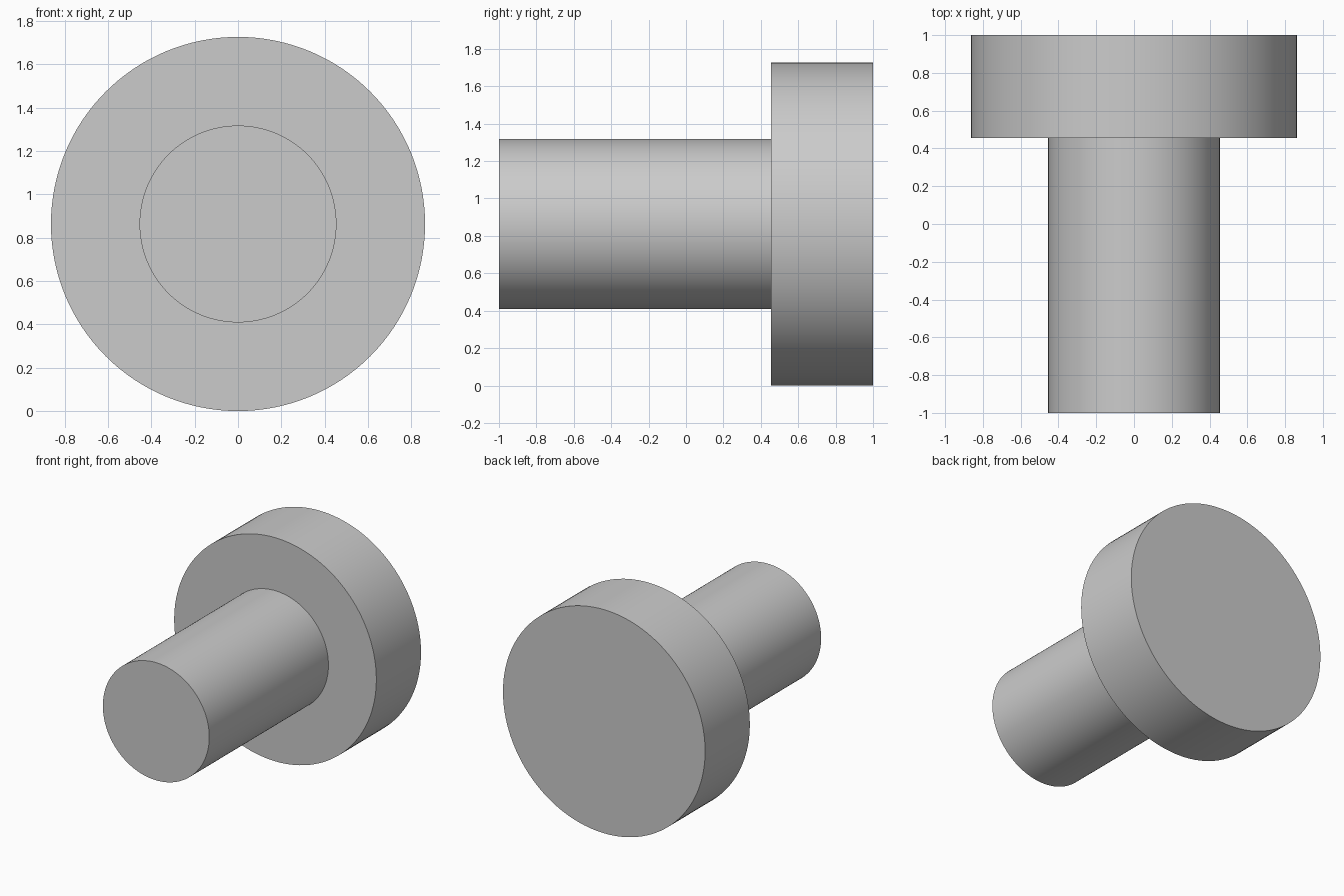
import bpy, bmesh
from math import pi, radians
from mathutils import Vector

cube = bpy.data.objects.get("Cube")
if cube:
    bpy.data.objects.remove(cube, do_unlink=True)

SEGMENTS = 128
HEAD_R, SHANK_R = 0.8636, 0.4545
FRONT, SHOULDER, BACK = -1.0, 0.4545, 1.0

# Plain grey material
grey = bpy.data.materials.new("plain grey")
grey.use_nodes = True
color = (0.6, 0.6, 0.6, 1)
grey.diffuse_color = color
grey.node_tree.nodes["Principled BSDF"].inputs["Base Color"].default_value = color

# Stepped half profile of shank and head, revolved about the y axis
profile = [(SHANK_R, FRONT), (SHANK_R, SHOULDER), (HEAD_R, SHOULDER), (HEAD_R, BACK)]
bm = bmesh.new()
verts = [bm.verts.new((0, y, r)) for r, y in profile]
edges = [bm.edges.new(pair) for pair in zip(verts, verts[1:])]
bmesh.ops.spin(bm, geom=verts + edges, cent=Vector(), axis=(0, 1, 0),
               angle=2 * pi, steps=SEGMENTS, use_duplicate=False)
bmesh.ops.remove_doubles(bm, verts=bm.verts, dist=0.0001)

# Flat end caps
bmesh.ops.holes_fill(bm, edges=[e for e in bm.edges if e.is_boundary], sides=0)
bmesh.ops.recalc_face_normals(bm, faces=bm.faces)

mesh = bpy.data.meshes.new("headed_pin")
bm.to_mesh(mesh)
bm.free()
mesh.materials.append(grey)
pin = bpy.data.objects.new("headed_pin", mesh)
pin.location.z = HEAD_R
bpy.context.collection.objects.link(pin)

# Smooth round walls with crisp rims
bpy.context.view_layer.objects.active = pin
pin.select_set(True)
bpy.ops.object.shade_smooth_by_angle(angle=radians(30))
